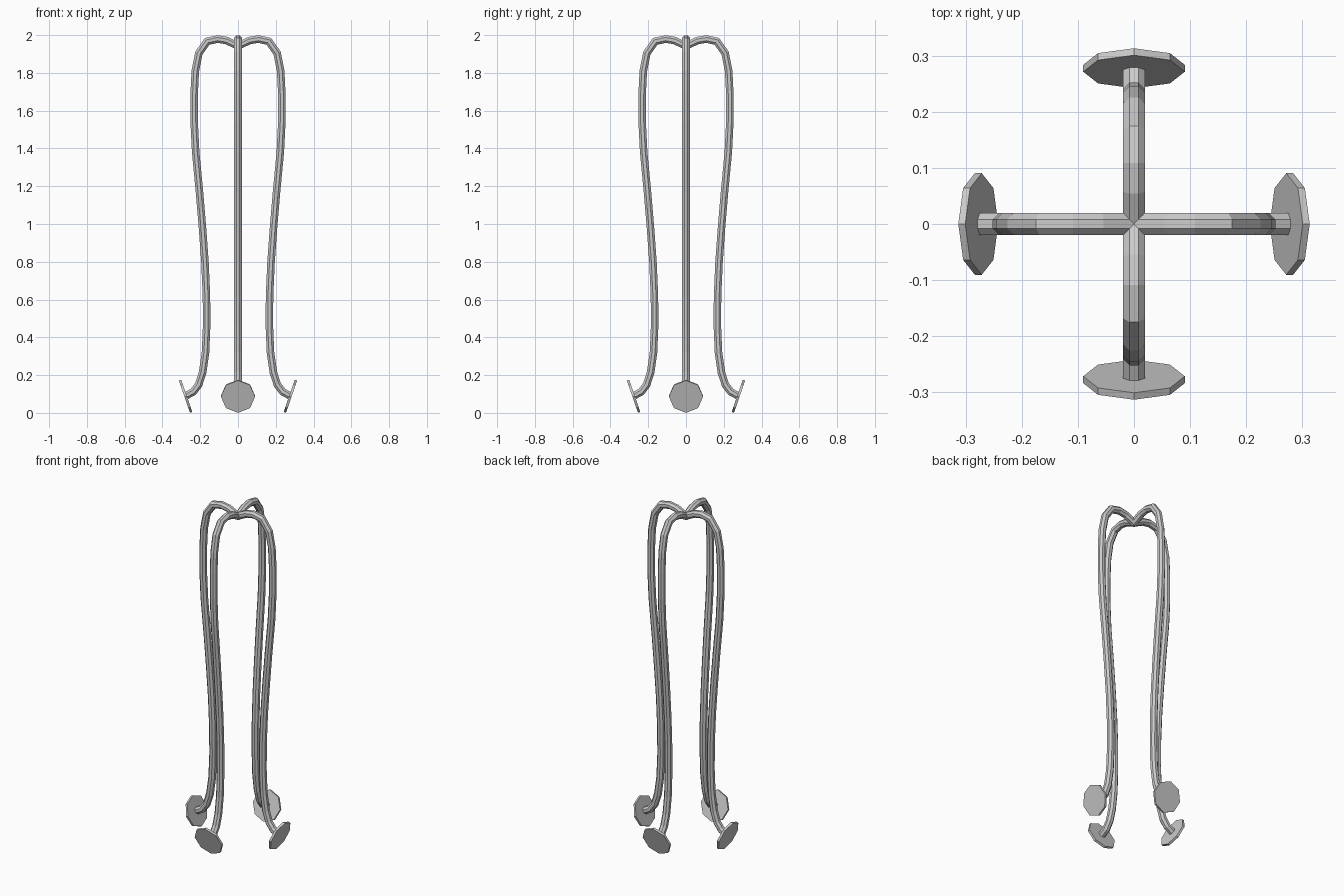
import bpy, bmesh, math
from mathutils import Vector, Matrix

if "Cube" in bpy.data.objects:
    bpy.data.objects.remove(bpy.data.objects["Cube"])

SIDES = 8
RADIUS = 0.0215

# Centre line of one leg, from the crown out and down to the foot: (distance from axis, z)
leg = [(0, 1.942), (0.06, 1.971), (0.108, 1.979), (0.163, 1.967), (0.207, 1.905),
       (0.226, 1.81), (0.232, 1.69), (0.232, 1.54), (0.224, 1.38), (0.204, 1.17),
       (0.188, 0.98), (0.175, 0.80), (0.167, 0.62), (0.166, 0.46), (0.172, 0.32),
       (0.187, 0.215), (0.208, 0.15), (0.236, 0.112), (0.273, 0.092)]


def to_object(name, bm, angle):
    bmesh.ops.recalc_face_normals(bm, faces=bm.faces)
    bm.transform(Matrix.Rotation(angle, 4, 'Z'))
    mesh = bpy.data.meshes.new(name)
    bm.to_mesh(mesh)
    bm.free()
    obj = bpy.data.objects.new(name, mesh)
    bpy.context.collection.objects.link(obj)
    return obj


def tube(name, path, angle):
    """Sweep a polygon along a path in the XZ plane with mitred joints."""
    pts = [Vector((x, 0, z)) for x, z in path]
    bm = bmesh.new()
    rings = []
    for i, p in enumerate(pts):
        d_in = (p - pts[max(i - 1, 0)]).normalized()
        d_out = (pts[min(i + 1, len(pts) - 1)] - p).normalized()
        tangent = (d_in + d_out).normalized()
        normal = Vector((-tangent.z, 0, tangent.x))
        miter = 1 / max(tangent.dot(d_out if d_out.length else d_in), 0.5)
        ring = []
        for k in range(SIDES):
            a = 2 * math.pi * (k + 0.5) / SIDES
            off = normal * (math.cos(a) * RADIUS * miter)
            ring.append(bm.verts.new(p + off + Vector((0, math.sin(a) * RADIUS, 0))))
        rings.append(ring)
    for r0, r1 in zip(rings, rings[1:]):
        for k in range(SIDES):
            j = (k + 1) % SIDES
            bm.faces.new((r0[k], r0[j], r1[j], r1[k]))
    bm.faces.new(rings[0])
    bm.faces.new(rings[-1])
    return to_object(name, bm, angle)


def foot(name, angle):
    """Octagonal pad tilted outward and down."""
    bm = bmesh.new()
    bmesh.ops.create_cone(bm, cap_ends=True, segments=8, radius1=0.0905,
                          radius2=0.0905, depth=0.013)
    tilt = Matrix.Rotation(math.radians(109), 4, 'Y')
    bm.transform(Matrix.Translation((0.2775, 0, 0.088)) @ tilt)
    return to_object(name, bm, angle)


# Two crossing leg pairs
pair = [(-x, z) for x, z in reversed(leg[1:])] + leg
tube("leg_pair_sideways", pair, 0)
tube("leg_pair_front_back", pair, math.pi / 2)

# Four foot pads
for i, side in enumerate(("right", "back", "left", "front")):
    foot("foot_" + side, i * math.pi / 2)
